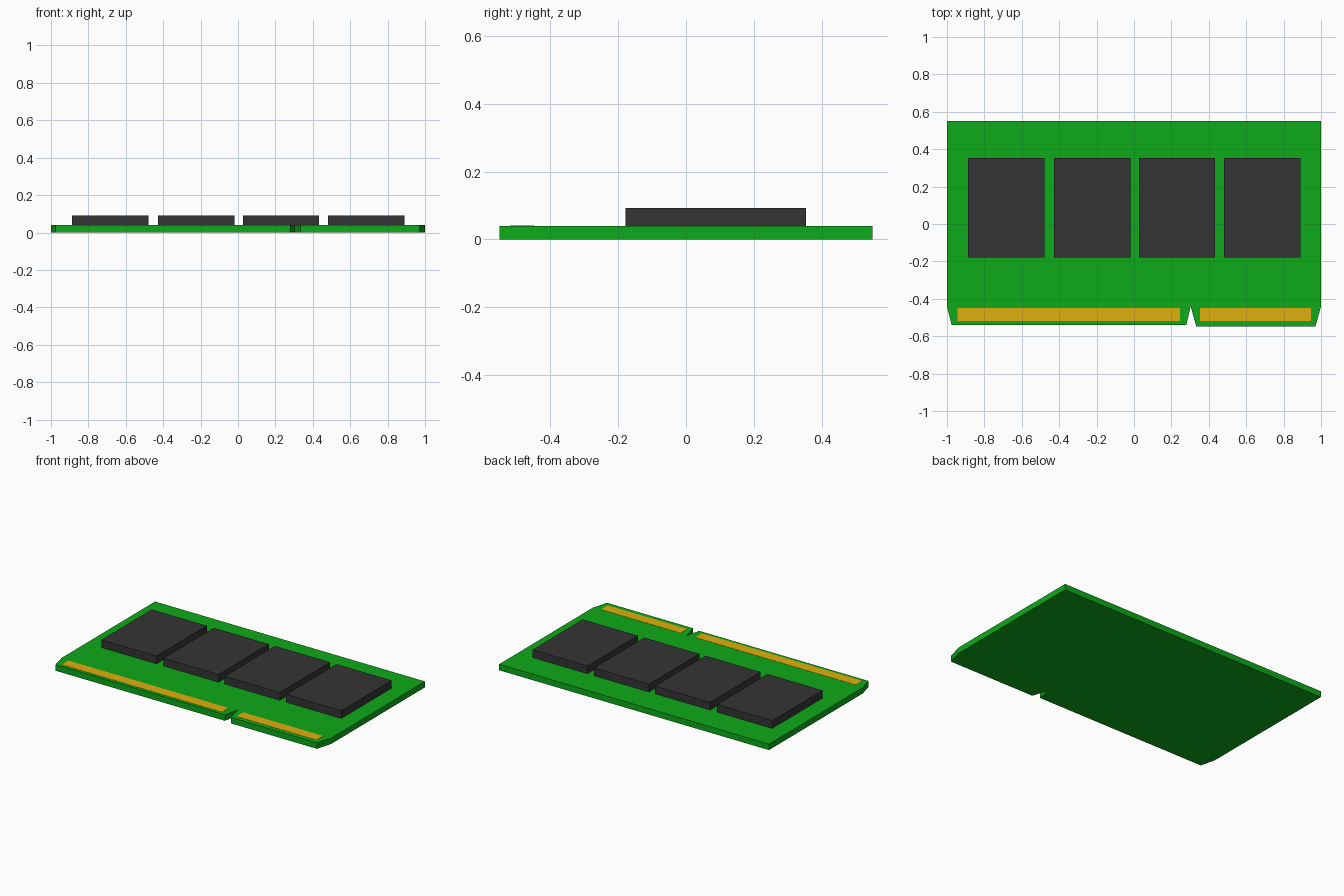
import bpy
import bmesh

if "Cube" in bpy.data.objects:
    bpy.data.objects.remove(bpy.data.objects["Cube"])


def material(name, color):
    mat = bpy.data.materials.new(name)
    mat.diffuse_color = (*color, 1)
    mat.use_nodes = True
    mat.node_tree.nodes["Principled BSDF"].inputs["Base Color"].default_value = mat.diffuse_color
    return mat


def extruded(name, outline, z0, z1, mat):
    """Extrude a flat xy outline from z0 up to z1."""
    bm = bmesh.new()
    face = bm.faces.new([bm.verts.new((x, y, z0)) for x, y in outline])
    top = bmesh.ops.extrude_face_region(bm, geom=[face], use_keep_orig=True)
    moved = [v for v in top["geom"] if isinstance(v, bmesh.types.BMVert)]
    bmesh.ops.translate(bm, verts=moved, vec=(0, 0, z1 - z0))
    bmesh.ops.recalc_face_normals(bm, faces=bm.faces)
    mesh = bpy.data.meshes.new(name)
    bm.to_mesh(mesh)
    bm.free()
    mesh.materials.append(mat)
    obj = bpy.data.objects.new(name, mesh)
    bpy.context.collection.objects.link(obj)
    return obj


def slab(name, x0, x1, y0, y1, z0, z1, mat):
    return extruded(name, [(x0, y0), (x1, y0), (x1, y1), (x0, y1)], z0, z1, mat)


green = material("board_green", (0.004, 0.40, 0.01))
dark = material("chip_dark", (0.034, 0.034, 0.034))
gold = material("contact_gold", (0.74, 0.43, 0.004))

# Circuit board with tapered lower corners and a V-shaped key notch
board_outline = [
    (-1, 0.55), (-1, -0.44), (-0.975, -0.54), (0.28, -0.54),
    (0.303, -0.44), (0.333, -0.549), (0.97, -0.549), (1, -0.44), (1, 0.55),
]
extruded("circuit_board", board_outline, 0, 0.04, green)

# Row of four memory chips
for i, x in enumerate((-0.683, -0.223, 0.23, 0.686)):
    slab(f"memory_chip_{i + 1}", x - 0.204, x + 0.204, -0.178, 0.354, 0.04, 0.092, dark)

# Gold contact strips on either side of the notch
for name, x0, x1 in (("long", -0.943, 0.245), ("short", 0.353, 0.945)):
    slab(f"contact_strip_{name}", x0, x1, -0.519, -0.448, 0.04, 0.0412, gold)
